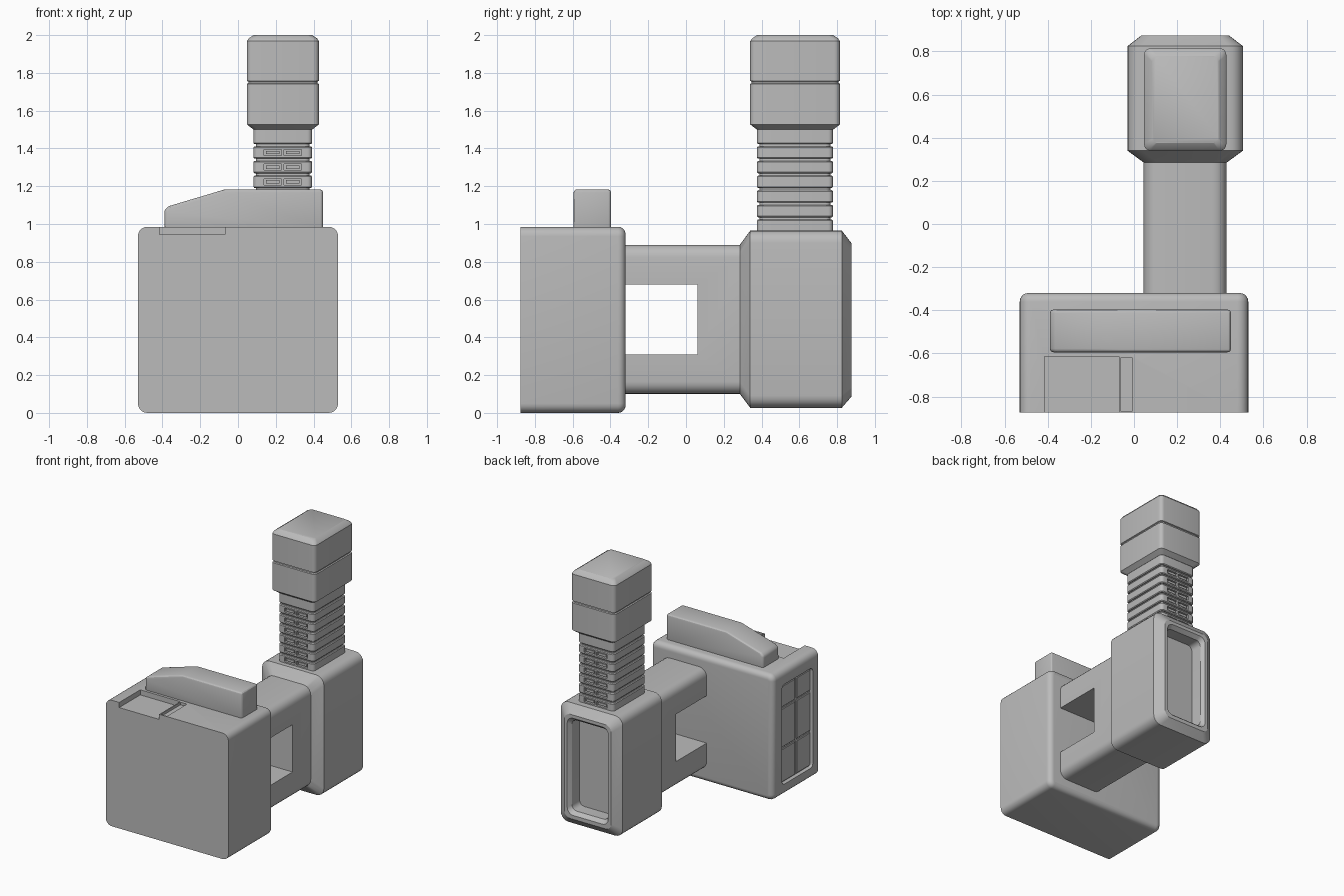
import bpy, bmesh, math

if "Cube" in bpy.data.objects:
    bpy.data.objects.remove(bpy.data.objects["Cube"])

grey = bpy.data.materials.new("neutral_grey")
grey.diffuse_color = (0.5, 0.5, 0.5, 1)
grey.use_nodes = True
grey.node_tree.nodes["Principled BSDF"].inputs["Base Color"].default_value = grey.diffuse_color

PLACE = {'x': lambda a, b, p: (p, a, b),
         'y': lambda a, b, p: (a, p, b),
         'z': lambda a, b, p: (a, b, p)}


def rounded_rect(a0, a1, b0, b1, r, n=5):
    """Points of a rectangle with rounded corners."""
    pts = []
    for k, (a, b) in enumerate([(a1 - r, b1 - r), (a0 + r, b1 - r), (a0 + r, b0 + r), (a1 - r, b0 + r)]):
        for i in range(n + 1):
            t = math.pi / 2 * (k + i / n)
            pts.append((a + r * math.cos(t), b + r * math.sin(t)))
    return pts


def finish(name, bm):
    bmesh.ops.recalc_face_normals(bm, faces=bm.faces)
    me = bpy.data.meshes.new(name)
    bm.to_mesh(me)
    bm.free()
    me.materials.append(grey)
    ob = bpy.data.objects.new(name, me)
    bpy.context.collection.objects.link(ob)
    return ob


def loft(name, axis, sections):
    """Skin rounded rectangles (position, a0, a1, b0, b1, radius) along an axis."""
    bm = bmesh.new()
    rings = [[bm.verts.new(PLACE[axis](a, b, s[0])) for a, b in rounded_rect(*s[1:])] for s in sections]
    n = len(rings[0])
    for r0, r1 in zip(rings, rings[1:]):
        for i in range(n):
            bm.faces.new((r0[i], r0[(i + 1) % n], r1[(i + 1) % n], r1[i]))
    bm.faces.new(rings[0])
    bm.faces.new(rings[-1])
    return finish(name, bm)


def boxes(name, extents):
    """One mesh of separate boxes (x0, x1, y0, y1, z0, z1)."""
    bm = bmesh.new()
    for x0, x1, y0, y1, z0, z1 in extents:
        vs = bmesh.ops.create_cube(bm, size=1)['verts']
        for v in vs:
            v.co = (x1 if v.co.x > 0 else x0, y1 if v.co.y > 0 else y0, z1 if v.co.z > 0 else z0)
    return finish(name, bm)


def activate(ob):
    bpy.ops.object.select_all(action='DESELECT')
    ob.select_set(True)
    bpy.context.view_layer.objects.active = ob


def cut(ob, cutter):
    activate(ob)
    m = ob.modifiers.new("cut", 'BOOLEAN')
    m.operation, m.solver, m.object = 'DIFFERENCE', 'EXACT', cutter
    bpy.ops.object.modifier_apply(modifier=m.name)
    bpy.data.objects.remove(cutter)


def bevel(ob, width, segments=3):
    activate(ob)
    m = ob.modifiers.new("bevel", 'BEVEL')
    m.width, m.segments = width, segments
    bpy.ops.object.modifier_apply(modifier=m.name)


# Front housing: flat front, rounded back rim
R = 0.05
secs = [(-0.875, -0.53, 0.53, 0, 0.985, R)]
for i in range(6):
    t = math.pi / 2 * i / 5
    d = 0.04 * (1 - math.cos(t))
    secs.append((-0.36 + 0.04 * math.sin(t), -0.53 + d, 0.53 - d, d, 0.985 - d, R - d))
housing = loft("front_housing", 'y', secs)
# Top notch and the shallow slot beside it
cut(housing, boxes("notch_cutter", [(-0.415, -0.07, -0.9, -0.615, 0.945, 1.1),
                                    (-0.062, -0.006, -0.868, -0.622, 0.965, 1.1)]))
# Side panel recess with six raised tiles
cut(housing, loft("panel_cutter", 'x', [(-0.6, -0.81, -0.43, 0.09, 0.87, 0.03),
                                        (-0.53, -0.81, -0.43, 0.09, 0.87, 0.03),
                                        (-0.51, -0.80, -0.44, 0.10, 0.86, 0.02)]))
tiles = [(-0.518, -0.505, y0, y1, z0, z1)
         for y0, y1 in ((-0.795, -0.627), (-0.613, -0.445))
         for z0, z1 in ((0.105, 0.363), (0.377, 0.678), (0.692, 0.855))]
bevel(boxes("side_panel_tiles", tiles), 0.004, 1)

# Rail on top of the housing, sloping on one end
bm = bmesh.new()
profile = [(-0.39, 0.96), (0.45, 0.96), (0.45, 1.183), (-0.07, 1.183), (-0.365, 1.095), (-0.39, 1.075)]
f = bm.faces.new([bm.verts.new((x, -0.595, z)) for x, z in profile])
ext = bmesh.ops.extrude_face_region(bm, geom=[f])['geom']
bmesh.ops.translate(bm, vec=(0, 0.198, 0), verts=[v for v in ext if isinstance(v, bmesh.types.BMVert)])
bevel(finish("top_rail", bm), 0.017)

# Connecting arms with the open window
arms = loft("connecting_arms", 'y', [(-0.34, 0.045, 0.43, 0.1, 0.89, 0.065),
                                     (0.3, 0.045, 0.43, 0.1, 0.89, 0.065)])
cut(arms, boxes("window_cutter", [(-0.2, 0.7, -0.33, 0.06, 0.31, 0.68)]))

# Rear block with chamfered ends and a pocket in the back
loft("rear_block", 'y', [(0.285, 0.045, 0.43, 0.1, 0.89, 0.065),
                         (0.34, -0.03, 0.505, 0.027, 0.965, 0.065),
                         (0.825, -0.03, 0.505, 0.027, 0.965, 0.065),
                         (0.875, 0.035, 0.44, 0.085, 0.9, 0.05),
                         (0.875, 0.06, 0.415, 0.115, 0.875, 0.05),
                         (0.845, 0.08, 0.395, 0.14, 0.85, 0.04),
                         (0.75, 0.08, 0.395, 0.14, 0.85, 0.04)])

# Ribbed neck: seven bands with grooves between
secs = []
for i in range(7):
    z0, z1 = 0.958 + 0.0775 * i, 0.958 + 0.0775 * i + 0.066
    if i == 6:
        z1 = 1.51
    for z, d in ((z0, 0.013), (z0, 0.005), (z0 + 0.006, 0), (z1 - 0.006, 0), (z1, 0.005), (z1, 0.013)):
        secs.append((z, 0.082 + d, 0.392 - d, 0.376 + d, 0.778 - d, 0.025))
neck = loft("ribbed_neck", 'z', secs)
# Pairs of slots in front and back of six bands
slots = [(x0, x1, y - 0.018, y + 0.018, z - 0.016, z + 0.016)
         for z in [0.991 + 0.0775 * i for i in range(6)]
         for x0, x1 in ((0.137, 0.231), (0.243, 0.337)) for y in (0.376, 0.778)]
cut(neck, boxes("slot_cutter", slots))
bars = [(x0 + 0.012, x1 - 0.012, y - 0.008, y + 0.008, z - 0.009, z + 0.009)
        for x0, x1, ya, yb, za, zb in slots
        for y, z in [((0.39 if ya < 0.5 else 0.764), (za + zb) / 2)]]
boxes("slot_bars", bars)

# Head: tapered underside, groove at mid height, chamfered top
secs = [(z, 0.047 + d, 0.428 - d, 0.34 + d, 0.815 - d, r) for z, d, r in (
    (1.5, 0.035, 0.025), (1.527, 0, 0.03), (1.742, 0, 0.03), (1.746, 0.008, 0.03), (1.754, 0.008, 0.03),
    (1.758, 0, 0.03), (1.968, 0, 0.03), (1.982, 0.009, 0.03), (2.0, 0.036, 0.025))]
loft("head", 'z', secs)

# Smooth shading with crisp edges
for ob in bpy.context.scene.objects:
    activate(ob)
    bpy.ops.object.shade_smooth_by_angle(angle=math.radians(28))
